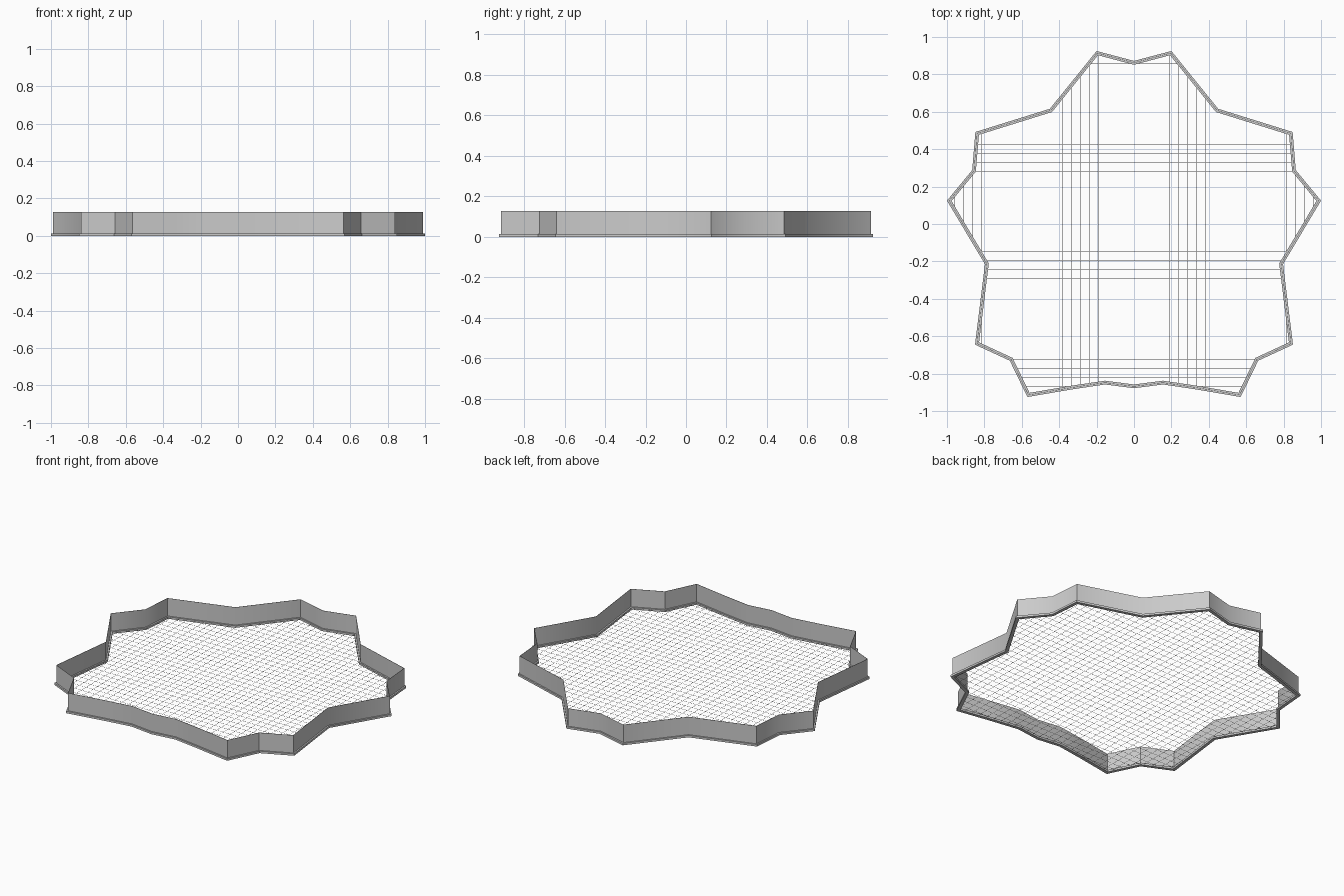
import bpy, math
from mathutils import Vector

if "Cube" in bpy.data.objects:
    bpy.data.objects.remove(bpy.data.objects["Cube"])

# Right half of the outer outline, back to front
HALF = [(0, 0.872), (0.20, 0.925), (0.45, 0.616), (0.848, 0.492), (0.865, 0.288),
        (1.0, 0.125), (0.797, -0.215), (0.85, -0.645), (0.664, -0.731),
        (0.57, -0.925), (0.33, -0.884), (0.155, -0.858), (0, -0.878)]
OUTLINE = [Vector(p) for p in HALF] + [Vector((-x, y)) for x, y in HALF[-2:0:-1]]


def inset(points, d):
    """Mitred inward offset of a clockwise loop."""
    out = []
    for i, p in enumerate(points):
        a = (p - points[i - 1]).normalized()
        b = (points[(i + 1) % len(points)] - p).normalized()
        na, nb = Vector((a.y, -a.x)), Vector((b.y, -b.x))
        out.append(p + (na + nb) * d / (1 + na.dot(nb)))
    return out


def make_object(name, verts, faces):
    me = bpy.data.meshes.new(name)
    me.from_pydata(verts, [], faces)
    me.update()
    ob = bpy.data.objects.new(name, me)
    bpy.context.collection.objects.link(ob)
    return ob


def ring(name, d0, d1, z0, z1):
    """Rectangular section swept round the outline."""
    n = len(OUTLINE)
    o, i = inset(OUTLINE, d0), inset(OUTLINE, d1)
    verts = [(p.x, p.y, z) for loop, z in ((o, z0), (o, z1), (i, z1), (i, z0)) for p in loop]
    faces = [(s * n + k, s * n + (k + 1) % n, (s + 1) % 4 * n + (k + 1) % n, (s + 1) % 4 * n + k)
             for s in range(4) for k in range(n)]
    faces = [f[::-1] for f in faces]
    ob = make_object(name, verts, faces)
    bpy.ops.object.select_all(action='DESELECT')
    ob.select_set(True)
    bpy.context.view_layer.objects.active = ob
    bpy.ops.object.shade_smooth_by_angle(angle=math.radians(38.7))


# Base rim and tall thin wall
ring("base_rim", 0.0, 0.02, 0.0, 0.013)
ring("side_wall", 0.009, 0.0105, 0.011, 0.127)


def wires(name, axis, start, step, r, z):
    """Parallel square wires clipped to the outline; axis is the constant coordinate."""
    loop = inset(OUTLINE, 0.012)
    verts, faces = [], []
    for k in range(-22, 23):
        c = start + k * step
        hits = []
        for i, q in enumerate(loop):
            p = loop[i - 1]
            if (p[axis] > c) != (q[axis] > c):
                hits.append(p.lerp(q, (c - p[axis]) / (q[axis] - p[axis]))[1 - axis])
        hits.sort()
        for lo, hi in zip(hits[::2], hits[1::2]):
            b = len(verts)
            for t in (lo, hi):
                for u, w in ((-r, -r), (r, -r), (r, r), (-r, r)):
                    verts.append((c + u, t, z + w) if axis == 0 else (t, c - u, z + w))
            faces += [(b + j, b + (j + 1) % 4, b + 4 + (j + 1) % 4, b + 4 + j) for j in range(4)]
            faces += [(b + 3, b + 2, b + 1, b), (b + 4, b + 5, b + 6, b + 7)]
    make_object(name, verts, [f[::-1] for f in faces])


# Fine mesh floor
wires("floor_wires_lengthwise", 0, 0.0, 0.0479, 0.0005, 0.007)
wires("floor_wires_crosswise", 1, -0.005, 0.0479, 0.0005, 0.007)
